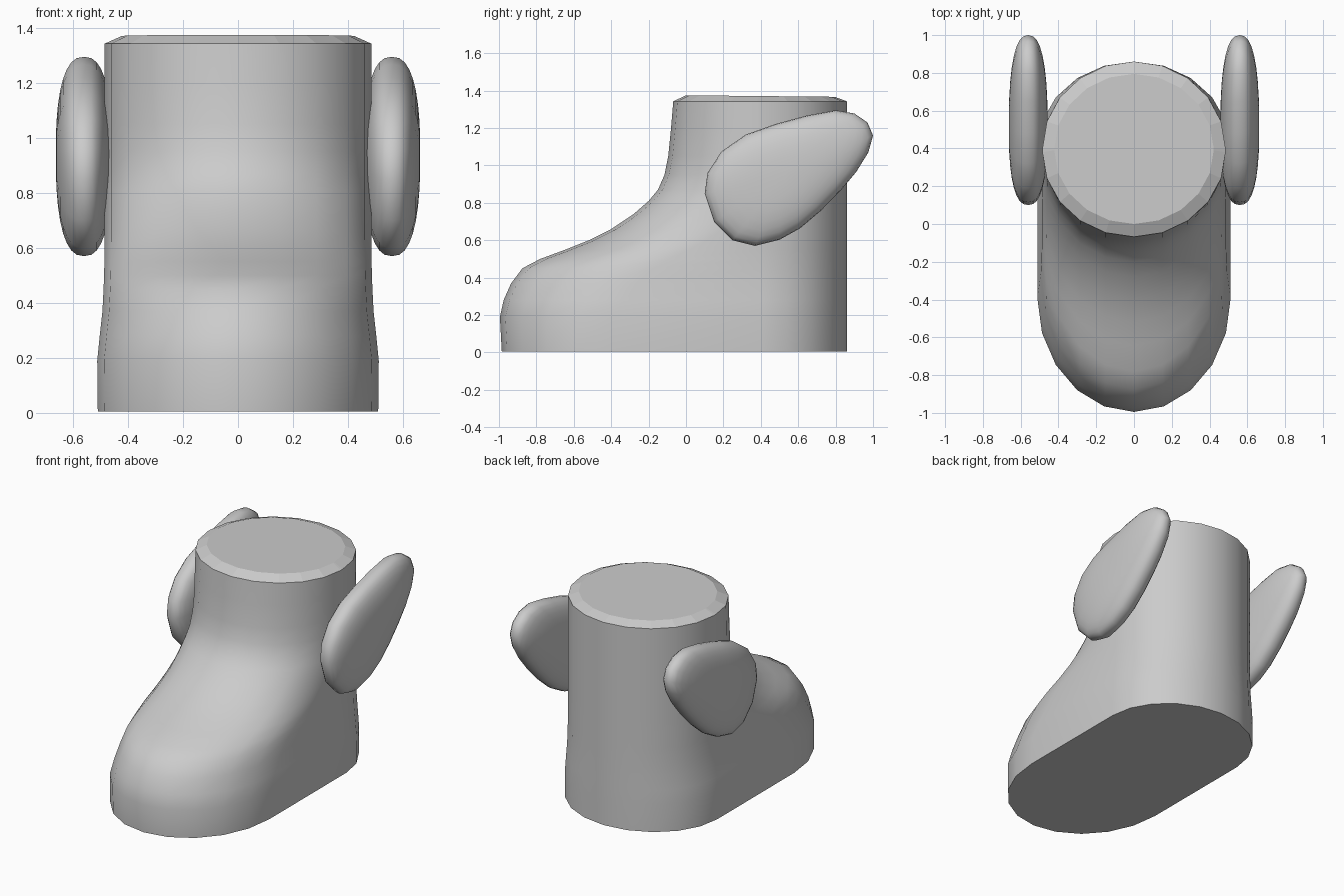
import bpy, bmesh
from math import sin, cos, pi, radians

if "Cube" in bpy.data.objects:
    bpy.data.objects.remove(bpy.data.objects["Cube"])


def loft(name, rings, flat_bands=(), flat_caps=True):
    """Skin a list of equal-length rings and cap both ends."""
    bm = bmesh.new()
    loops = [[bm.verts.new(p) for p in ring] for ring in rings]
    n = len(rings[0])
    for b in range(len(loops) - 1):
        lo, hi = loops[b], loops[b + 1]
        for i in range(n):
            j = (i + 1) % n
            f = bm.faces.new((lo[i], lo[j], hi[j], hi[i]))
            f.smooth = b not in flat_bands
    for cap in (loops[0][::-1], loops[-1]):
        bm.faces.new(cap).smooth = not flat_caps
    bmesh.ops.recalc_face_normals(bm, faces=bm.faces[:])
    mesh = bpy.data.meshes.new(name)
    bm.to_mesh(mesh)
    bm.free()
    obj = bpy.data.objects.new(name, mesh)
    bpy.context.collection.objects.link(obj)
    return obj


def boot_ring(z, front, half_width, front_mid, back=0.86, back_mid=0.40, tilt=0.0):
    """Horizontal slice: half ellipse at the toe, half ellipse at the heel."""
    pts = []
    for mid, end, start in ((back_mid, back, 0), (front_mid, front, 180)):
        for k in range(11):
            a = radians(start + 18 * k)
            y = mid + abs(end - mid) * sin(a)
            pts.append((half_width * cos(a), y, z - tilt * (y - 0.4)))
    return pts


# Boot body: z, toe y, half width, centre of the toe curve
slices = [
    (0.005, -0.985, 0.510, -0.40), (0.19, -0.995, 0.512, -0.39),
    (0.28, -0.975, 0.503, -0.33), (0.37, -0.935, 0.493, -0.26),
    (0.45, -0.875, 0.489, -0.18), (0.50, -0.78, 0.487, -0.09),
    (0.55, -0.645, 0.486, 0.02), (0.60, -0.52, 0.486, 0.11),
    (0.66, -0.40, 0.485, 0.19), (0.74, -0.28, 0.485, 0.26),
    (0.81, -0.20, 0.485, 0.31), (0.87, -0.15, 0.485, 0.35),
    (0.95, -0.115, 0.485, 0.37), (1.05, -0.095, 0.485, 0.38),
    (1.20, -0.08, 0.485, 0.38), (1.343, -0.068, 0.485, 0.38),
]
rings = [boot_ring(*s) for s in slices]
# Bevelled rim at the top
rings.append(boot_ring(1.371, 0.0, 0.422, 0.39, back=0.795, tilt=0.01))
loft("boot", rings, flat_bands=(len(rings) - 2,))

# Side wings: rounded flat pods, outline in (y, z)
outline = [
    (0.10, 0.85), (0.115, 0.96), (0.19, 1.075), (0.32, 1.165), (0.48, 1.222),
    (0.65, 1.268), (0.80, 1.295), (0.90, 1.278), (0.97, 1.23), (1.0, 1.16),
    (0.975, 1.07), (0.91, 0.965), (0.83, 0.87), (0.72, 0.757), (0.61, 0.664),
    (0.50, 0.603), (0.37, 0.57), (0.25, 0.60), (0.15, 0.70),
]
cy, cz = 0.51, 0.94


def wing_ring(a):
    s = abs(cos(a)) ** 0.8
    d = abs(sin(a)) ** 0.8 * (1 if a > 0 else -1)
    return [(0.56 + 0.103 * d, cy + (y - cy) * s, cz + (z - cz) * s)
            for y, z in outline]


steps = 16
wing = loft("side_wings",
            [wing_ring(-pi / 2 * 0.96 + pi * 0.96 * k / steps) for k in range(steps + 1)],
            flat_caps=False)
mirror = wing.modifiers.new("mirror", 'MIRROR')
mirror.use_axis = (True, False, False)
